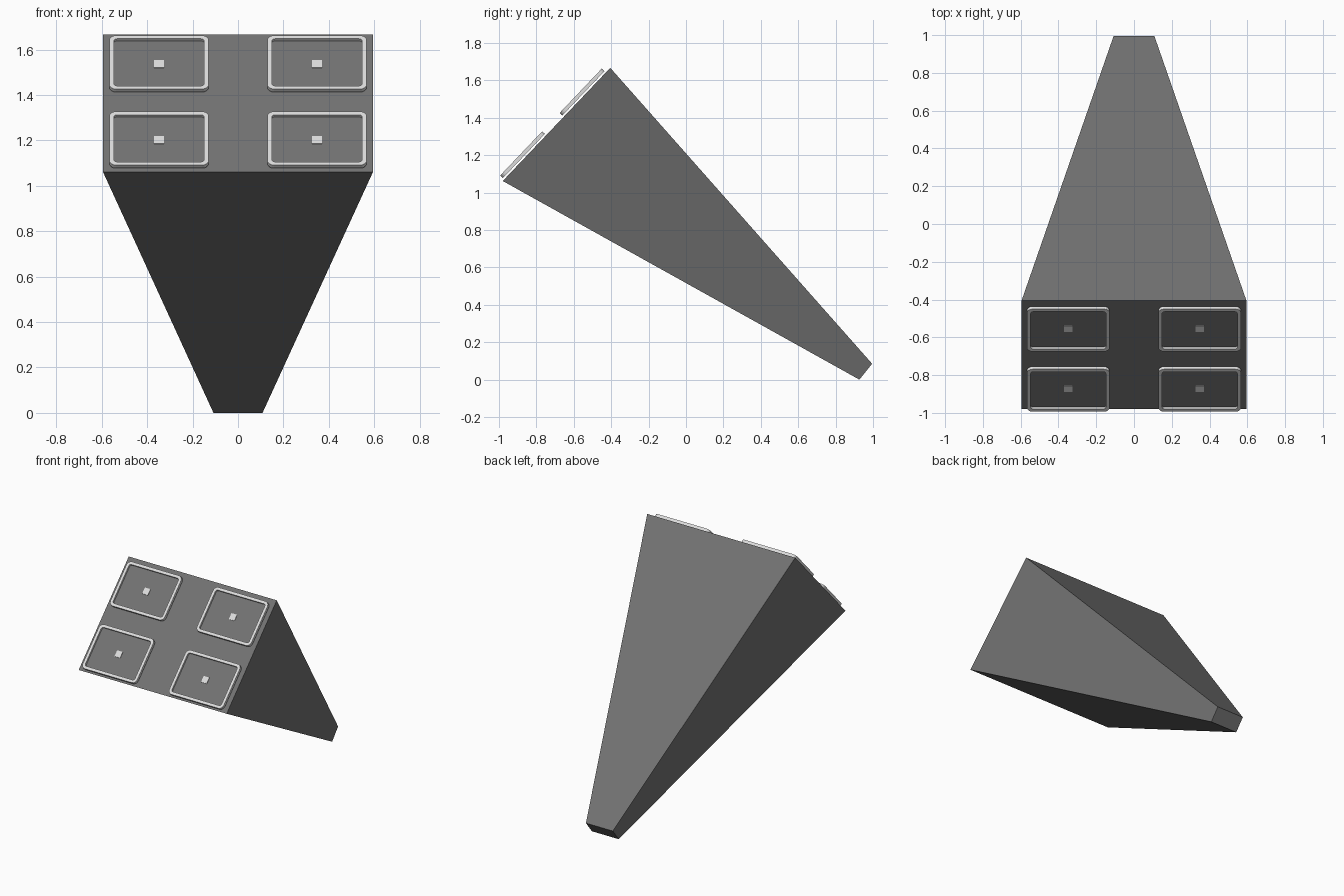
import bpy, bmesh, math
from mathutils import Matrix, Vector

if "Cube" in bpy.data.objects:
    bpy.data.objects.remove(bpy.data.objects["Cube"])

def material(name, v):
    m = bpy.data.materials.new(name)
    m.diffuse_color = (v, v, v, 1)
    m.use_nodes = True
    m.node_tree.nodes["Principled BSDF"].inputs["Base Color"].default_value = m.diffuse_color
    return m

DARK = material("dark grey", 0.17)
LIGHT = material("light grey", 0.72)

def finish(name, bm, mat, matrix=None):
    bmesh.ops.recalc_face_normals(bm, faces=bm.faces)
    me = bpy.data.meshes.new(name)
    bm.to_mesh(me)
    bm.free()
    me.materials.append(mat)
    ob = bpy.data.objects.new(name, me)
    if matrix:
        ob.matrix_world = matrix
    bpy.context.collection.objects.link(ob)
    return ob

# Tapered body: side profile (half width, y, z)
profile = [(0.595, -0.98, 1.062), (0.595, -0.405, 1.667),
           (0.108, 0.995, 0.085), (0.108, 0.927, 0.0)]
bm = bmesh.new()
left = [bm.verts.new((-w, y, z)) for w, y, z in profile]
right = [bm.verts.new((w, y, z)) for w, y, z in profile]
bm.faces.new(left)
bm.faces.new(right)
for i in range(4):
    j = (i + 1) % 4
    bm.faces.new((left[i], left[j], right[j], right[i]))
finish("tapered_body", bm, DARK)

# Frame of the slanted front face: local x across, y up the slope, z outward
origin = Vector((0, -0.98, 1.062))
up = (Vector((0, -0.405, 1.667)) - origin).normalized()
out = Vector((1, 0, 0)).cross(up)
basis = Matrix((Vector((1, 0, 0)), up, out)).transposed().to_4x4()

def rounded_rect(w, h, r, steps=4):
    pts = []
    for k, (sx, sy) in enumerate(((1, 1), (-1, 1), (-1, -1), (1, -1))):
        for s in range(steps + 1):
            a = math.pi / 2 * (k + s / steps)
            pts.append((sx * (w / 2 - r) + r * math.cos(a),
                        sy * (h / 2 - r) + r * math.sin(a)))
    return pts

def plate(name, pts, z0, z1, mat, matrix):
    bm = bmesh.new()
    a = [bm.verts.new((x, y, z0)) for x, y in pts]
    b = [bm.verts.new((x, y, z1)) for x, y in pts]
    bm.faces.new(a)
    bm.faces.new(b)
    for i in range(len(a)):
        j = (i + 1) % len(a)
        bm.faces.new((a[i], a[j], b[j], b[i]))
    return finish(name, bm, mat, matrix)

def rim(name, w, h, border, z0, z1, mat, matrix):
    outer = rounded_rect(w, h, 0.03)
    inner = rounded_rect(w - 2 * border, h - 2 * border, 0.014)
    bm = bmesh.new()
    loops = [[bm.verts.new((x, y, z)) for x, y in pts]
             for pts, z in ((outer, z0), (outer, z1), (inner, z1), (inner, z0))]
    n = len(outer)
    for k in range(4):
        p, q = loops[k], loops[(k + 1) % 4]
        for i in range(n):
            j = (i + 1) % n
            bm.faces.new((p[i], p[j], q[j], q[i]))
    return finish(name, bm, mat, matrix)

# Four framed panels, each with a small square in the middle
W, H, B = 0.438, 0.326, 0.02
for row, u in (("lower", 0.175), ("upper", 0.637)):
    for side, x in (("left", -0.348), ("right", 0.348)):
        m = Matrix.Translation(origin + up * u + Vector((x, 0, 0))) @ basis
        tag = f"{row}_{side}"
        rim("panel_rim_" + tag, W, H, B, 0.010, 0.030, LIGHT, m)
        plate("panel_" + tag, rounded_rect(W - 2 * B, H - 2 * B, 0.014),
              0.010, 0.016, DARK, m)
        s = 0.0225
        plate("centre_square_" + tag, [(-s, -s), (s, -s), (s, s), (-s, s)],
              0.015, 0.020, LIGHT, m)
